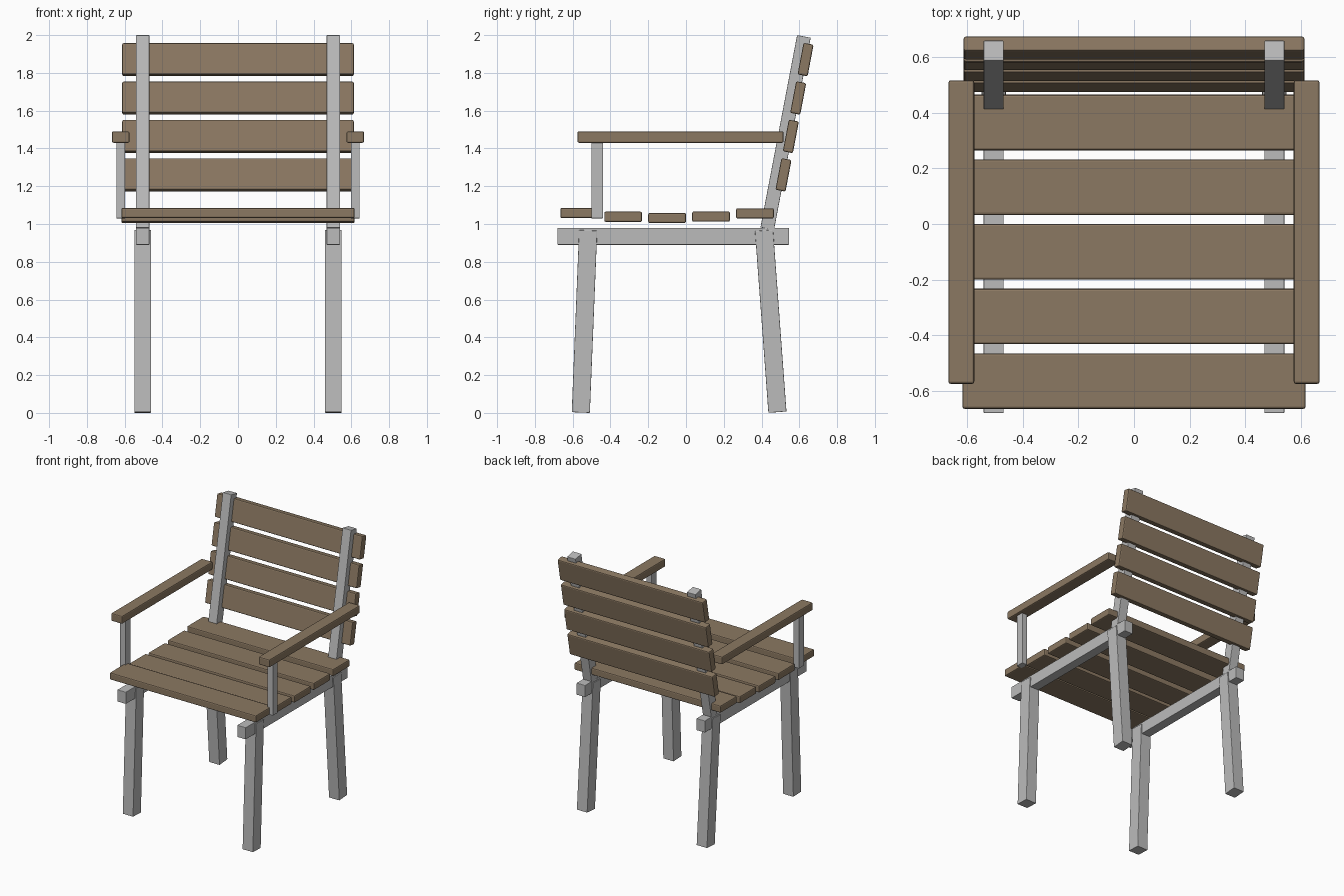
import bpy
from mathutils import Vector

cube = bpy.data.objects.get("Cube")
if cube:
    bpy.data.objects.remove(cube, do_unlink=True)


def make_material(name, rgb):
    mat = bpy.data.materials.new(name)
    mat.use_nodes = True
    color = (*rgb, 1.0)
    mat.diffuse_color = color
    mat.node_tree.nodes["Principled BSDF"].inputs["Base Color"].default_value = color
    return mat


wood = make_material("brown wood", (0.26, 0.19, 0.122))
metal = make_material("grey metal", (0.50, 0.50, 0.50))


def beam(name, start, end, width, depth, mat, bevel):
    """Box from start to end in a y-z plane; width along x, depth across."""
    a, b = Vector(start), Vector(end)
    axis = (b - a).normalized()
    tilt = Vector((0, 0, 1)).rotation_difference(axis)
    bpy.ops.mesh.primitive_cube_add(size=1)
    obj = bpy.context.object
    obj.name = name
    obj.scale = (width, depth, (b - a).length)
    bpy.ops.object.transform_apply(location=False, rotation=False, scale=True)
    obj.rotation_mode = 'QUATERNION'
    obj.rotation_quaternion = tilt
    obj.location = (a + b) / 2
    obj.data.materials.append(mat)
    mod = obj.modifiers.new("soft edges", 'BEVEL')
    mod.width = bevel
    mod.segments = 2
    return obj


# Side frames: rails, splayed legs, leaning back posts, arms
for side, s in (("left", 1), ("right", -1)):
    x = s * 0.505
    beam(f"{side}_seat_rail", (x, -0.68, 0.935), (x, 0.545, 0.935),
         0.072, 0.09, metal, 0.003)
    beam(f"{side}_front_leg", (x, -0.557, 0.002), (x, -0.518, 0.966),
         0.088, 0.096, metal, 0.003)
    beam(f"{side}_back_leg", (x, 0.484, 0.004), (x, 0.413, 0.966),
         0.088, 0.096, metal, 0.003)
    beam(f"{side}_back_post", (x, 0.43, 0.975), (x, 0.624, 1.993),
         0.072, 0.073, metal, 0.003)
    beam(f"{side}_arm_support", (s * 0.621, -0.47, 1.03), (s * 0.621, -0.47, 1.44),
         0.046, 0.06, metal, 0.002)
    beam(f"{side}_armrest", (s * 0.621, -0.575, 1.46), (s * 0.621, 0.517, 1.46),
         0.093, 0.06, wood, 0.008)

# Seat slats, dipping towards the middle
for i, z in enumerate((1.058, 1.038, 1.032, 1.039, 1.056)):
    y = -0.565 + i * 0.2325
    beam(f"seat_slat_{i + 1}", (0, y - 0.1, z), (0, y + 0.1, z),
         1.234, 0.054, wood, 0.008)

# Back slats, leaning with the posts
lean = Vector((0, 0.19, 1)).normalized() * 0.085
for i in range(4):
    centre = Vector((0, 0.516 + i * 0.039, 1.26 + i * 0.2035))
    beam(f"back_slat_{i + 1}", centre - lean, centre + lean,
         1.226, 0.054, wood, 0.008)
